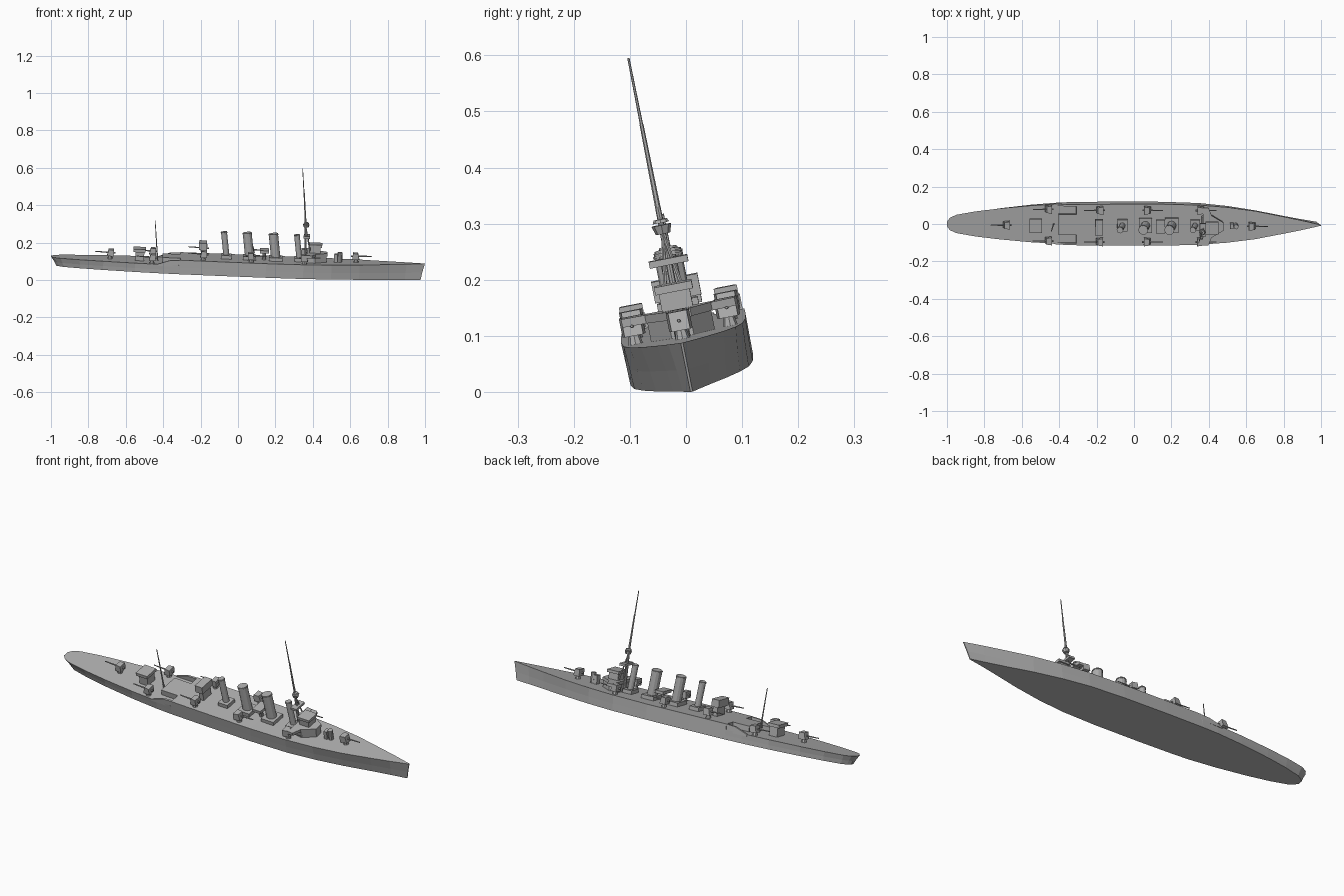
import bpy, bmesh, math
from mathutils import Matrix, Vector

cube = bpy.data.objects.get("Cube")
if cube:
    bpy.data.objects.remove(cube, do_unlink=True)

grey = bpy.data.materials.new("warship grey")
grey.use_nodes = True
COLOUR = (0.42, 0.42, 0.42, 1)
grey.diffuse_color = COLOUR
grey.node_tree.nodes["Principled BSDF"].inputs["Base Color"].default_value = COLOUR

parts = []


def finish(name, bm):
    bmesh.ops.recalc_face_normals(bm, faces=bm.faces)
    mesh = bpy.data.meshes.new(name)
    bm.to_mesh(mesh)
    bm.free()
    mesh.materials.append(grey)
    obj = bpy.data.objects.new(name, mesh)
    bpy.context.collection.objects.link(obj)
    parts.append(obj)
    return obj


def loft(name, rings):
    """Skin a row of equal rings and cap both ends."""
    bm = bmesh.new()
    rows = [[bm.verts.new(p) for p in ring] for ring in rings]
    n = len(rows[0])
    for a, b in zip(rows, rows[1:]):
        for i in range(n):
            j = (i + 1) % n
            bm.faces.new((a[i], a[j], b[j], b[i]))
    bm.faces.new(rows[0])
    bm.faces.new(rows[-1])
    return finish(name, bm)


def box(name, x0, x1, y0, y1, z0, z1):
    corners = [(x0, y0), (x1, y0), (x1, y1), (x0, y1)]
    return prism(name, corners, z0, z1)


def prism(name, outline, z0, z1):
    return loft(name, [[(x, y, z) for x, y in outline] for z in (z0, z1)])


def rod(name, a, b, r0, r1, sides=8):
    a, b = Vector(a), Vector(b)
    turn = (b - a).to_track_quat("Z", "Y")
    rings = []
    for p, r in ((a, r0), (b, r1)):
        angles = [2 * math.pi * i / sides for i in range(sides)]
        rings.append([p + turn @ Vector((r * math.cos(t), r * math.sin(t), 0)) for t in angles])
    return loft(name, rings)


def deck_height(x):
    return 0.049 if x < -0.31 else 0.077 + 0.013 * max(0, (x - 0.2) / 0.8) ** 1.5


# Hull: x, deck half beam, bottom half beam, bottom shift along x
stations = [
    (-1.0, 0.014, 0.01, 0.03), (-0.985, 0.034, 0.022, 0.03), (-0.95, 0.05, 0.036, 0.02),
    (-0.85, 0.068, 0.056, 0.01), (-0.72, 0.084, 0.075, 0), (-0.55, 0.1, 0.095, 0),
    (-0.4, 0.109, 0.107, 0), (-0.311, 0.111, 0.11, 0), (-0.309, 0.111, 0.11, 0),
    (-0.1, 0.113, 0.112, 0), (0.15, 0.113, 0.111, 0), (0.35, 0.108, 0.104, 0),
    (0.5, 0.096, 0.088, 0), (0.65, 0.076, 0.064, 0), (0.8, 0.046, 0.034, 0),
    (0.9, 0.025, 0.016, -0.005), (0.998, 0.002, 0.002, -0.02),
]
rings = []
for x, top, bottom, shift in stations:
    h = deck_height(x)
    mid = bottom + (top - bottom) * 0.35
    half = [(x, top, h), (x + shift * 0.6, mid, h * 0.45), (x + shift, bottom, 0)]
    rings.append(half + [(px, -py, pz) for px, py, pz in reversed(half)])
loft("hull", rings)

# Break of the raised deck, with recesses and sloping bulwarks either side
box("deck_break", -0.405, -0.3, -0.056, 0.056, 0.04, 0.077)
for s, side in ((1, "left"), (-1, "right")):
    loft(side + "_bulwark", [
        [(-0.43, s * y, 0.04), (-0.3, s * y, 0.04), (-0.3, s * y, 0.077),
         (-0.36, s * y, 0.074), (-0.43, s * y, 0.05)] for y in (0.1, 0.11)])

# Funnels on casings
for i, (x, r) in enumerate(((-0.064, 0.016), (0.06, 0.024), (0.2, 0.025), (0.326, 0.015))):
    w = r + 0.011
    box(f"funnel_casing_{i + 1}", x - w, x + w, -w - 0.004, w + 0.004, 0.07, 0.096)
    rod(f"funnel_{i + 1}", (x, 0, 0.09), (x - 0.018, 0, 0.22), r, r, 12)
    rod(f"funnel_rim_{i + 1}", (x - 0.0172, 0, 0.213), (x - 0.0176, 0, 0.217), r + 0.002, r + 0.002, 12)


# Shielded guns: pedestal, shield with sloping front and open back, barrel
def gun(name, x, y, aim):
    z = deck_height(x)
    rod(name + "_pedestal", (x, y, z - 0.003), (x, y, z + 0.02), 0.014, 0.009)
    lower, upper = z + 0.016, z + 0.05
    front, back = x + aim * 0.017, x - aim * 0.019
    loft(name + "_shield", [
        [(back, y + w, lower), (front, y + w * 0.8, lower), (front - aim * 0.008, y + w * 0.8, upper),
         (back, y + w, upper)] for w in (-0.021, 0.021)])
    rod(name + "_barrel", (x, y, z + 0.033), (x + aim * 0.083, y, z + 0.036), 0.004, 0.0025, 6)
    rod(name + "_breech", (x, y, z + 0.033), (x - aim * 0.028, y, z + 0.032), 0.005, 0.005, 6)


gun("stern_gun", -0.685, 0, -1)
gun("bow_gun", 0.63, 0, 1)
for s, side in ((1, "left"), (-1, "right")):
    for i, (x, aim) in enumerate(((-0.46, -1), (-0.187, -1), (0.07, 1), (0.355, 1))):
        gun(f"{side}_gun_{i + 1}", x, s * 0.086, aim)

# After control house and its roof platform
box("after_house", -0.55, -0.503, -0.03, 0.03, 0.045, 0.096)
box("after_house_roof", -0.562, -0.496, -0.038, 0.038, 0.096, 0.112)

# Midship shelter with wider upper storey
box("shelter", -0.2, -0.175, -0.032, 0.032, 0.07, 0.125)
box("shelter_top", -0.212, -0.17, -0.042, 0.042, 0.122, 0.16)

# Searchlight platform between the funnels
rod("searchlight_post", (0.138, 0, 0.07), (0.138, 0, 0.12), 0.01, 0.01)
box("searchlight_platform", 0.115, 0.162, -0.037, 0.037, 0.117, 0.132)

# Bridge
def mirrored(points):
    return points + [(x, -y) for x, y in reversed(points)]


prism("bridge_deckhouse", mirrored([(0.36, 0.05), (0.41, 0.058), (0.472, 0.02)]), 0.07, 0.115)
prism("bridge_wings", mirrored([(0.365, 0.103), (0.395, 0.103), (0.412, 0.06), (0.475, 0.022)]), 0.113, 0.128)
box("bridge_house", 0.383, 0.438, -0.028, 0.028, 0.125, 0.16)
box("bridge_roof", 0.378, 0.446, -0.034, 0.034, 0.16, 0.174)

# Fittings ahead of the bridge
rod("forward_drum", (0.543, 0, 0.07), (0.543, 0, 0.132), 0.013, 0.013)
box("forward_locker", 0.512, 0.53, -0.014, 0.014, 0.07, 0.123)

# Foremast with legs, platform, lookout and topmast
rod("foremast", (0.36, 0, 0.07), (0.351, 0, 0.31), 0.007, 0.005)
for s, side in ((1, "left"), (-1, "right")):
    rod(side + "_mast_leg", (0.385, s * 0.022, 0.12), (0.354, 0, 0.265), 0.004, 0.003, 6)
box("mast_platform", 0.345, 0.378, -0.035, 0.035, 0.206, 0.218)
rod("lookout", (0.356, 0, 0.262), (0.356, 0, 0.278), 0.013, 0.018)
rod("lookout_roof", (0.356, 0, 0.282), (0.356, 0, 0.288), 0.015, 0.012)
rod("topmast", (0.351, 0, 0.3), (0.337, 0, 0.46), 0.005, 0.0035, 6)
rod("topmast_pole", (0.337, 0, 0.45), (0.325, 0, 0.58), 0.003, 0.002, 6)

# After mast
rod("after_mast", (-0.43, 0, 0.045), (-0.452, 0, 0.265), 0.004, 0.002, 6)

# Heel and trim the whole ship, then rest it on the ground and centre it
pose = Matrix.Rotation(math.radians(2.3), 4, "Y") @ Matrix.Rotation(math.radians(11.2), 4, "X")
for obj in parts:
    obj.data.transform(pose)
points = [v.co for obj in parts for v in obj.data.vertices]
low = [min(p[i] for p in points) for i in range(3)]
high = [max(p[i] for p in points) for i in range(3)]
shift = Vector((-(low[0] + high[0]) / 2, -(low[1] + high[1]) / 2, -low[2]))
for obj in parts:
    obj.data.transform(Matrix.Translation(shift))
